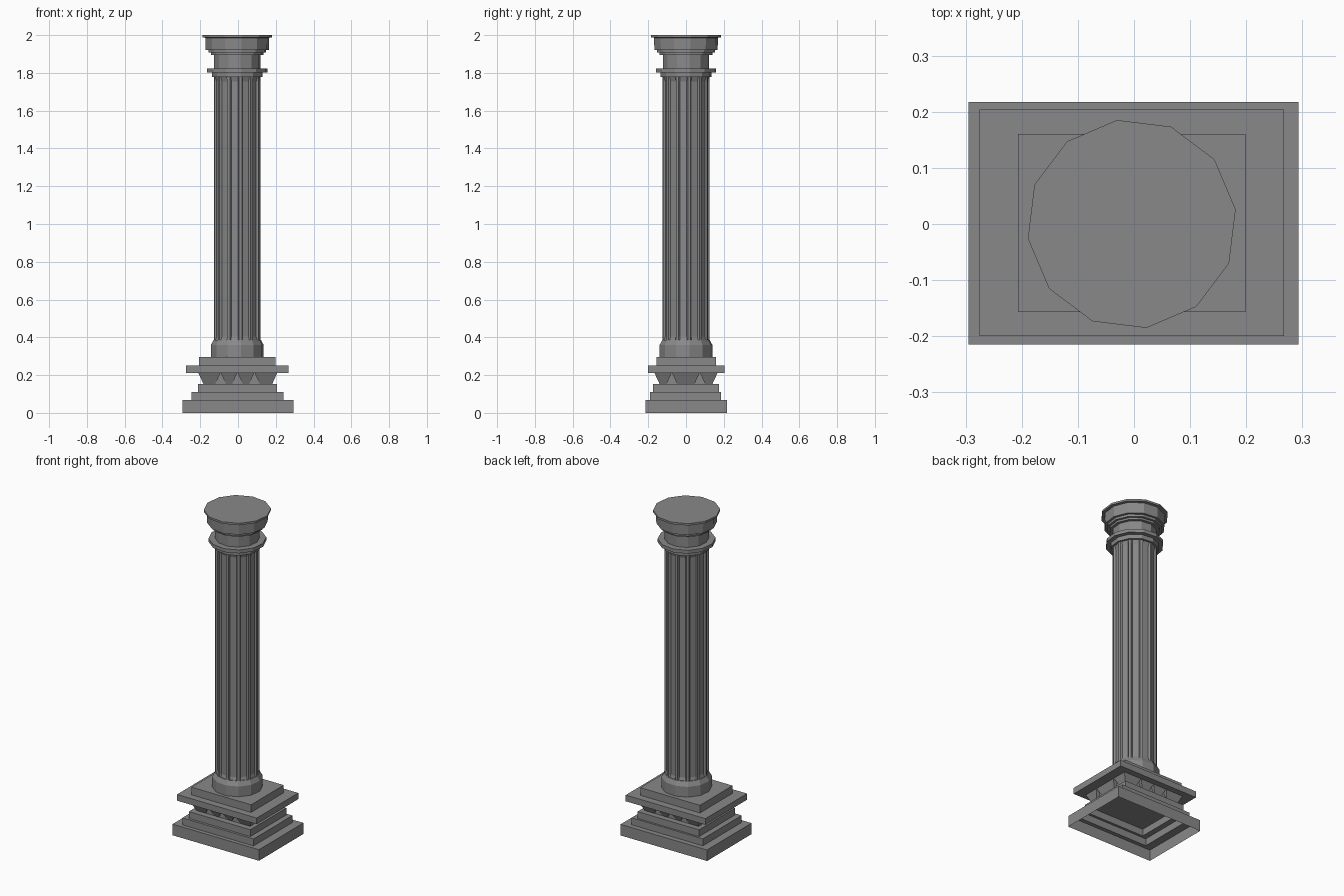
import bpy, bmesh
from math import sin, cos, radians

cube = bpy.data.objects.get("Cube")
if cube:
    bpy.data.objects.remove(cube)

stone = bpy.data.materials.new("grey_stone")
stone.use_nodes = True
colour = (0.25, 0.25, 0.25, 1)
stone.diffuse_color = colour
stone.node_tree.nodes["Principled BSDF"].inputs["Base Color"].default_value = colour

SIDES = 12
PHASE = 8          # turn of the round parts, in degrees
CX = -0.004        # axis of the round parts


def loft(name, rings, bottom=True, top=True):
    """Join counter-clockwise rings, listed from bottom to top, into one object."""
    bm = bmesh.new()
    loops = [[bm.verts.new(p) for p in ring] for ring in rings]
    for a, b in zip(loops, loops[1:]):
        n = len(a)
        for i in range(n):
            j = (i + 1) % n
            bm.faces.new((a[i], a[j], b[j], b[i]))
    if bottom:
        bm.faces.new(loops[0][::-1])
    if top:
        bm.faces.new(loops[-1])
    mesh = bpy.data.meshes.new(name)
    bm.to_mesh(mesh)
    bm.free()
    mesh.materials.append(stone)
    obj = bpy.data.objects.new(name, mesh)
    bpy.context.collection.objects.link(obj)
    return obj


def rect(x0, x1, y0, y1, z, inset=0.0):
    x0, x1, y0, y1 = x0 + inset, x1 - inset, y0 + inset, y1 - inset
    return [(x0, y0, z), (x1, y0, z), (x1, y1, z), (x0, y1, z)]


def slab(name, x0, x1, y0, y1, z0, z1):
    return loft(name, [rect(x0, x1, y0, y1, z0), rect(x0, x1, y0, y1, z1)])


def polar(r, degrees, z):
    a = radians(degrees)
    return (CX + r * cos(a), r * sin(a), z)


def round_part(name, profile):
    """Twelve-sided solid from (radius, height) pairs."""
    return loft(name, [[polar(r, PHASE + i * 360 / SIDES, z) for i in range(SIDES)]
                       for r, z in profile])


# Hollow stepped plinth, open underneath
steps = [(-0.295, 0.293, -0.215, 0.217, 0.0, 0.068),
         (-0.245, 0.240, -0.191, 0.186, 0.068, 0.111),
         (-0.211, 0.207, -0.176, 0.174, 0.111, 0.153)]
rings = []
for *box, low, high in steps:
    rings += [rect(*box, low), rect(*box, high)]
loft("plinth", rings, bottom=False)

# Band of tapered teeth around a core
slab("tooth_band_core", -0.18, 0.176, -0.14, 0.14, 0.15, 0.215)
xs = [-0.211, -0.092, -0.003, 0.087, 0.209]
ys = [-0.168, -0.075, 0.073, 0.168]
for i, (x0, x1) in enumerate(zip(xs, xs[1:])):
    for j, (y0, y1) in enumerate(zip(ys, ys[1:])):
        if i in (0, 3) or j in (0, 2):
            loft(f"tooth_{i}_{j}", [rect(x0, x1, y0, y1, 0.153, inset=0.028),
                                    rect(x0, x1, y0, y1, 0.214)])

# Upper slabs of the pedestal
slab("pedestal_slab", -0.275, 0.267, -0.2, 0.204, 0.212, 0.25)
slab("pedestal_step", -0.207, 0.199, -0.157, 0.16, 0.25, 0.297)

# Foot of the column
round_part("column_foot", [(0.141, 0.297), (0.141, 0.36), (0.126, 0.387)])


# Fluted shaft: narrow ribs at the corners, shallow flutes between
def shaft_ring(z, depth):
    ring = []
    for i in range(SIDES):
        for offset, sunk in ((-3.5, 0), (3.5, 0), (6, 1), (24, 1)):
            ring.append(polar(0.124 - depth * sunk, PHASE + i * 30 + offset, z))
    return ring


loft("shaft", [shaft_ring(0.38, 0.003), shaft_ring(0.405, 0.011),
               shaft_ring(1.755, 0.011), shaft_ring(1.78, 0.003)])

# Collar, neck and capital
round_part("collar_lower", [(0.136, 1.777), (0.136, 1.805)])
round_part("collar_upper", [(0.161, 1.803), (0.161, 1.824)])
round_part("neck", [(0.124, 1.82), (0.124, 1.897)])
round_part("capital", [(0.141, 1.895), (0.141, 1.907), (0.155, 1.907), (0.155, 1.921),
                       (0.169, 1.921), (0.171, 1.986), (0.187, 1.988), (0.187, 2.0)])
